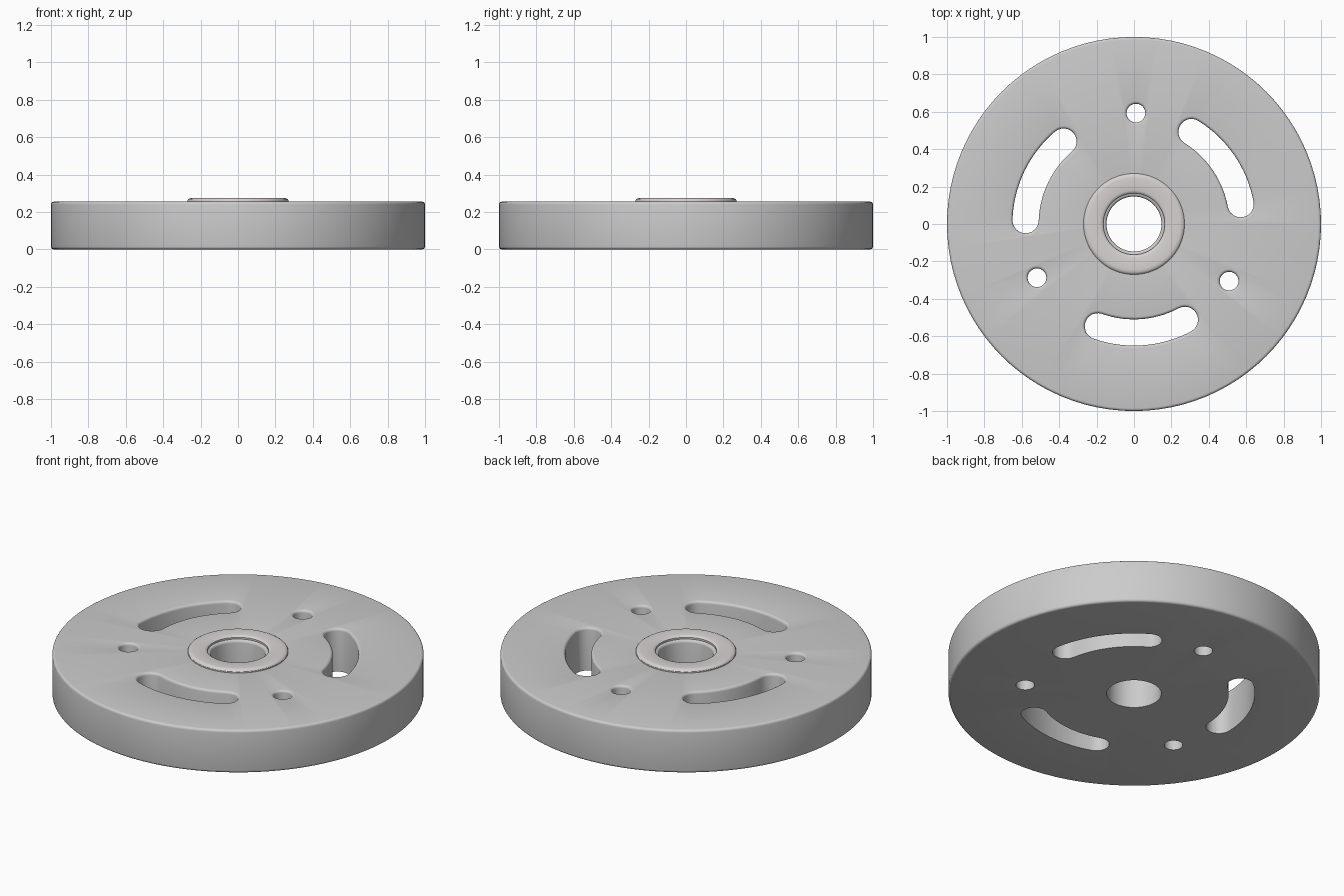
import bpy, bmesh
from math import sin, cos, pi, radians

if "Cube" in bpy.data.objects:
    bpy.data.objects.remove(bpy.data.objects["Cube"])

TOP = 0.255      # disc thickness
FILLET = 0.015   # edge rounding


def finish(name, bm):
    bmesh.ops.recalc_face_normals(bm, faces=bm.faces)
    mesh = bpy.data.meshes.new(name)
    bm.to_mesh(mesh)
    bm.free()
    obj = bpy.data.objects.new(name, mesh)
    bpy.context.collection.objects.link(obj)
    return obj


def round_corner(r, z, start, n=4):
    """Quarter-circle fillet points around a centre, counter-clockwise."""
    return [(r + FILLET * cos(radians(start + 90 * i / n)),
             z + FILLET * sin(radians(start + 90 * i / n))) for i in range(n + 1)]


def lathe(name, profile, segments=96):
    """Revolve a closed (radius, height) profile about z."""
    bm = bmesh.new()
    rings = [[bm.verts.new((r * cos(2 * pi * s / segments), r * sin(2 * pi * s / segments), z))
              for r, z in profile] for s in range(segments)]
    n = len(profile)
    for s in range(segments):
        a, b = rings[s], rings[(s + 1) % segments]
        for i in range(n):
            j = (i + 1) % n
            bm.faces.new((a[i], b[i], b[j], a[j]))
    return finish(name, bm)


def arc(cx, cy, r, a0, a1, n):
    return [(cx + r * cos(radians(a0 + (a1 - a0) * i / n)),
             cy + r * sin(radians(a0 + (a1 - a0) * i / n))) for i in range(n + 1)]


def slot_outline(a0, a1, radius, half):
    """Curved slot with round ends; equal angles are not needed for holes."""
    end = (radius * cos(radians(a1)), radius * sin(radians(a1)))
    start = (radius * cos(radians(a0)), radius * sin(radians(a0)))
    return (arc(0, 0, radius + half, a0, a1, 16)
            + arc(*end, half, a1, a1 + 180, 12)[1:]
            + arc(0, 0, radius - half, a1, a0, 16)[1:]
            + arc(*start, half, a0 + 180, a0 + 360, 12)[1:-1])


def add_cutter(bm, outline):
    """Loft outline(offset) upward, flaring at the top for a rounded edge."""
    levels = [(-0.1, 0)]
    for i in range(5):
        t = i / 4 * pi / 2
        levels.append((TOP - FILLET + FILLET * sin(t), FILLET * (1 - cos(t))))
    levels.append((TOP + 0.1, FILLET))
    rings = [[bm.verts.new((x, y, z)) for x, y in outline(o)] for z, o in levels]
    n = len(rings[0])
    for a, b in zip(rings, rings[1:]):
        for i in range(n):
            j = (i + 1) % n
            bm.faces.new((a[i], a[j], b[j], b[i]))
    bm.faces.new(rings[0][::-1])
    bm.faces.new(rings[-1])


# Disc with rounded rim and bore
F = FILLET
disc = lathe("disc", round_corner(1 - F, F, -90) + round_corner(1 - F, TOP - F, 0)
             + round_corner(0.147 + F, TOP - F, 90) + [(0.147, 0)])

# Three curved slots and three round bolt holes
bm = bmesh.new()
for k in range(3):
    turn = 120 * k
    add_cutter(bm, lambda o: slot_outline(10.5 + turn, 58 + turn, 0.58, 0.07 + o))
    a = radians(89 + turn)
    add_cutter(bm, lambda o: arc(0.593 * cos(a), 0.593 * sin(a), 0.05 + o, 0, 360, 32)[:-1])
cutter = finish("opening_cutter", bm)
cutter.hide_render = True
mod = disc.modifiers.new("openings", 'BOOLEAN')
mod.operation = 'DIFFERENCE'
mod.solver = 'EXACT'
mod.object = cutter
bpy.context.view_layer.objects.active = disc
bpy.ops.object.modifier_apply(modifier=mod.name)
bpy.data.objects.remove(cutter)

# Raised hub ring around the bore
H = 0.274
ring = lathe("hub_ring", [(0.164, TOP - 0.005), (0.27, TOP - 0.005), (0.27, H - 0.012),
                          (0.266, H - 0.006), (0.257, H - 0.001), (0.245, H),
                          (0.18, H), (0.17, H - 0.003), (0.164, H - 0.009)], 80)
mat = bpy.data.materials.new("warm_metal")
mat.diffuse_color = (0.68, 0.65, 0.64, 1)
mat.use_nodes = True
mat.node_tree.nodes["Principled BSDF"].inputs["Base Color"].default_value = mat.diffuse_color
ring.data.materials.append(mat)

# Smooth curved walls, keep edges crisp
for obj in (disc, ring):
    bpy.ops.object.select_all(action='DESELECT')
    obj.select_set(True)
    bpy.context.view_layer.objects.active = obj
    bpy.ops.object.shade_smooth_by_angle(angle=radians(30))
